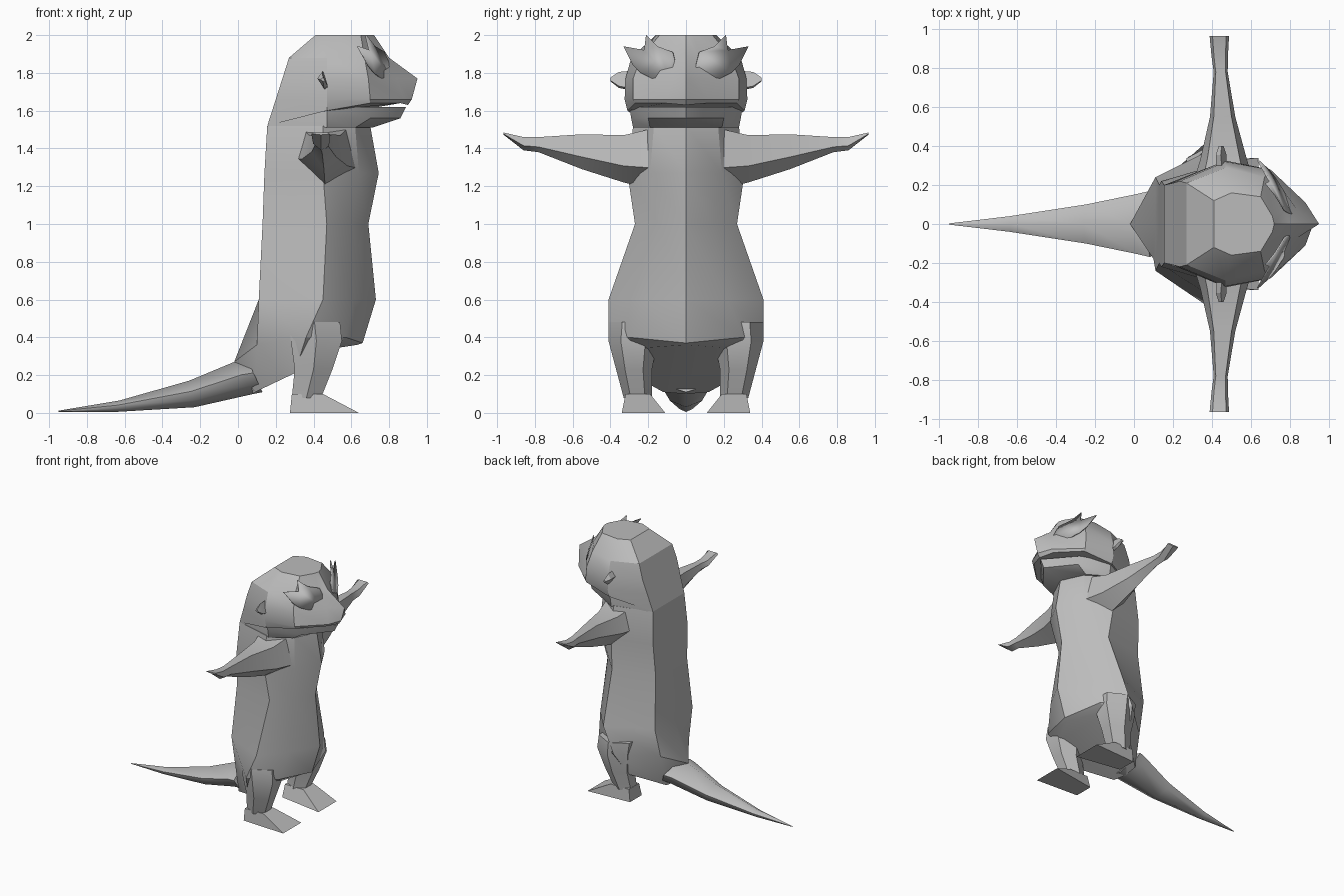
import bpy
import bmesh
import math
from mathutils import Vector

default_cube = bpy.data.objects.get("Cube")
if default_cube:
    bpy.data.objects.remove(default_cube, do_unlink=True)

# One plain fur colour for everything
fur = bpy.data.materials.new("grey fur")
fur.use_nodes = True
grey = (0.5, 0.5, 0.5, 1)
fur.diffuse_color = grey
fur.node_tree.nodes["Principled BSDF"].inputs["Base Color"].default_value = grey


def finish(name, bm, smooth_angle=30):
    """Turn a bmesh into a named, coloured and shaded object."""
    bmesh.ops.remove_doubles(bm, verts=bm.verts, dist=0.0005)
    bmesh.ops.recalc_face_normals(bm, faces=bm.faces)
    mesh = bpy.data.meshes.new(name)
    bm.to_mesh(mesh)
    bm.free()
    mesh.materials.append(fur)
    obj = bpy.data.objects.new(name, mesh)
    bpy.context.collection.objects.link(obj)
    bpy.ops.object.select_all(action="DESELECT")
    obj.select_set(True)
    bpy.context.view_layer.objects.active = obj
    bpy.ops.object.shade_smooth_by_angle(angle=math.radians(smooth_angle))
    return obj


def loft(name, rings, smooth_angle=30):
    """Skin a list of equal-length closed rings and cap both ends."""
    bm = bmesh.new()
    loops = [[bm.verts.new(point) for point in ring] for ring in rings]
    count = len(loops[0])
    for lower, upper in zip(loops, loops[1:]):
        for i in range(count):
            j = (i + 1) % count
            bm.faces.new((lower[i], lower[j], upper[j], upper[i]))
    bm.faces.new(loops[0])
    bm.faces.new(loops[-1])
    return finish(name, bm, smooth_angle)


def mirrored_ring(half):
    """Close a half outline, running from back to front, across y = 0."""
    return half + [(x, -y, z) for x, y, z in reversed(half[1:-1])]


def level_ring(z, *half):
    return mirrored_ring([(x, y, z) for x, y in half])


def both_sides(name, rings, smooth_angle=30):
    """Build a left part on +y and its right twin on -y."""
    for side, sign in (("left", 1), ("right", -1)):
        flipped = [[(x, sign * y, z) for x, y, z in ring] for ring in rings]
        loft(side + "_" + name, flipped, smooth_angle)


# Body: tilted rump rings below, level rings above
body_rings = [
    mirrored_ring([(.08, 0, .1), (.09, .12, .11), (.3, .3, .21), (.5, .28, .34), (.63, 0, .36)]),
    mirrored_ring([(-.02, 0, .27), (.1, .18, .36), (.36, .41, .4), (.57, .3, .4), (.66, 0, .37)]),
    level_ring(.6, (.11, 0), (.11, .24), (.45, .41), (.61, .22), (.73, 0)),
    level_ring(1.0, (.13, 0), (.13, .2), (.47, .27), (.6, .14), (.69, 0)),
    level_ring(1.27, (.14, 0), (.14, .22), (.45, .31), (.64, .19), (.745, 0)),
    level_ring(1.52, (.155, 0), (.155, .2), (.45, .28), (.62, .17), (.7, 0)),
]
loft("body", body_rings)

# Lower jaw, open slightly below the muzzle
loft("jaw", [
    level_ring(1.51, (.155, 0), (.155, .2), (.47, .28), (.62, .19), (.71, 0)),
    level_ring(1.56, (.17, 0), (.17, .2), (.47, .29), (.7, .2), (.86, 0)),
    level_ring(1.62, (.2, 0), (.2, .2), (.47, .3), (.7, .22), (.89, 0)),
])

# Skull and muzzle
loft("head", [
    mirrored_ring([(.155, 0, 1.52), (.155, .2, 1.52), (.47, .31, 1.6),
                   (.7, .27, 1.64), (.86, .11, 1.64), (.9, 0, 1.63)]),
    level_ring(1.66, (.2, 0), (.2, .21), (.47, .325), (.7, .28), (.88, .11), (.92, 0)),
    level_ring(1.77, (.235, 0), (.235, .22), (.47, .32), (.69, .28), (.84, .07), (.95, 0)),
    level_ring(1.88, (.27, 0), (.27, .21), (.47, .29), (.67, .24), (.77, .07), (.8, 0)),
    level_ring(2.0, (.41, 0), (.41, .12), (.5, .16), (.65, .14), (.71, .04), (.72, 0)),
])


# Tail: flattened hexagons shrinking to the tip
def tail_ring(top, bottom, half_width):
    top = Vector((top[0], 0, top[1]))
    bottom = Vector((bottom[0], 0, bottom[1]))
    side = Vector((0, half_width, 0))
    high, low = top.lerp(bottom, .4), top.lerp(bottom, .75)
    return [top, high + side, low + side * .85, bottom, low - side * .85, high - side]


loft("tail", [
    tail_ring((.05, .28), (.13, .11), .17),
    tail_ring((-.02, .27), (.08, .1), .155),
    tail_ring((-.26, .17), (-.23, .03), .1),
    tail_ring((-.63, .065), (-.65, .005), .04),
    tail_ring((-.95, .012), (-.95, .006), .003),
], 60)


# Legs: rounded boxes narrowing to the ankle
def leg_ring(z, back, front, inner, outer):
    middle = (back + front) / 2
    bevel = (outer - inner) * .25
    return [(back, inner + bevel, z), (back, outer - bevel, z), (middle, outer, z),
            (front, outer - bevel, z), (front, inner + bevel, z), (middle, inner, z)]


both_sides("leg", [
    leg_ring(.48, .27, .54, .12, .41),
    leg_ring(.38, .28, .55, .15, .41),
    leg_ring(.23, .3, .5, .18, .37),
    leg_ring(.08, .285, .44, .18, .33),
])

# Feet: flat wedges splayed at the toes
both_sides("foot", [
    [(.275, .17, 0), (.275, .32, 0), (.64, .34, 0), (.64, .11, 0)],
    [(.285, .19, .1), (.285, .32, .1), (.45, .32, .1), (.45, .19, .1)],
], 20)


# Arms: hexagons reaching sideways, ending in a thin spread paw
def arm_ring(y, x, width, low, high):
    middle = (low + high) / 2
    return [(x, y, low), (x + width, y, middle - (high - low) * .15),
            (x + width * .7, y, high), (x - width * .7, y, high),
            (x - width, y, middle)]


both_sides("arm", [
    arm_ring(.2, .46, .16, 1.19, 1.5),
    arm_ring(.33, .46, .12, 1.22, 1.47),
    arm_ring(.55, .455, .065, 1.29, 1.475),
    arm_ring(.78, .445, .036, 1.38, 1.46),
    arm_ring(.86, .44, .042, 1.39, 1.46),
    arm_ring(.965, .438, .05, 1.472, 1.484),
], 35)

# Ears: little tilted wedges
both_sides("ear", [
    [(.42, .3, 1.77), (.45, .3, 1.81), (.475, .3, 1.72), (.46, .3, 1.71)],
    [(.42, .355, 1.77), (.445, .355, 1.805), (.475, .355, 1.73), (.455, .355, 1.72)],
    [(.435, .4, 1.765), (.45, .4, 1.775), (.46, .4, 1.76), (.45, .4, 1.755)],
], 20)

# Eye patches: thin leaning plates with two outer points
patch_outline = [(.05, 1.83), (.09, 1.78), (.18, 1.77), (.24, 1.8), (.28, 1.84),
                 (.33, 1.94), (.22, 1.92), (.21, 2.0), (.15, 1.94), (.07, 1.91)]
for side, sign in (("left", 1), ("right", -1)):
    bm = bmesh.new()
    corners = []
    for y, z in patch_outline:
        x = .82 - y / 2 - (z - 1.87) * .3
        corners.append(bm.verts.new((x, sign * y, z)))
    bm.faces.new(corners)
    patch = finish(side + "_eye_patch", bm)
    thickness = patch.modifiers.new("thickness", "SOLIDIFY")
    thickness.thickness = .008
    thickness.offset = 0
